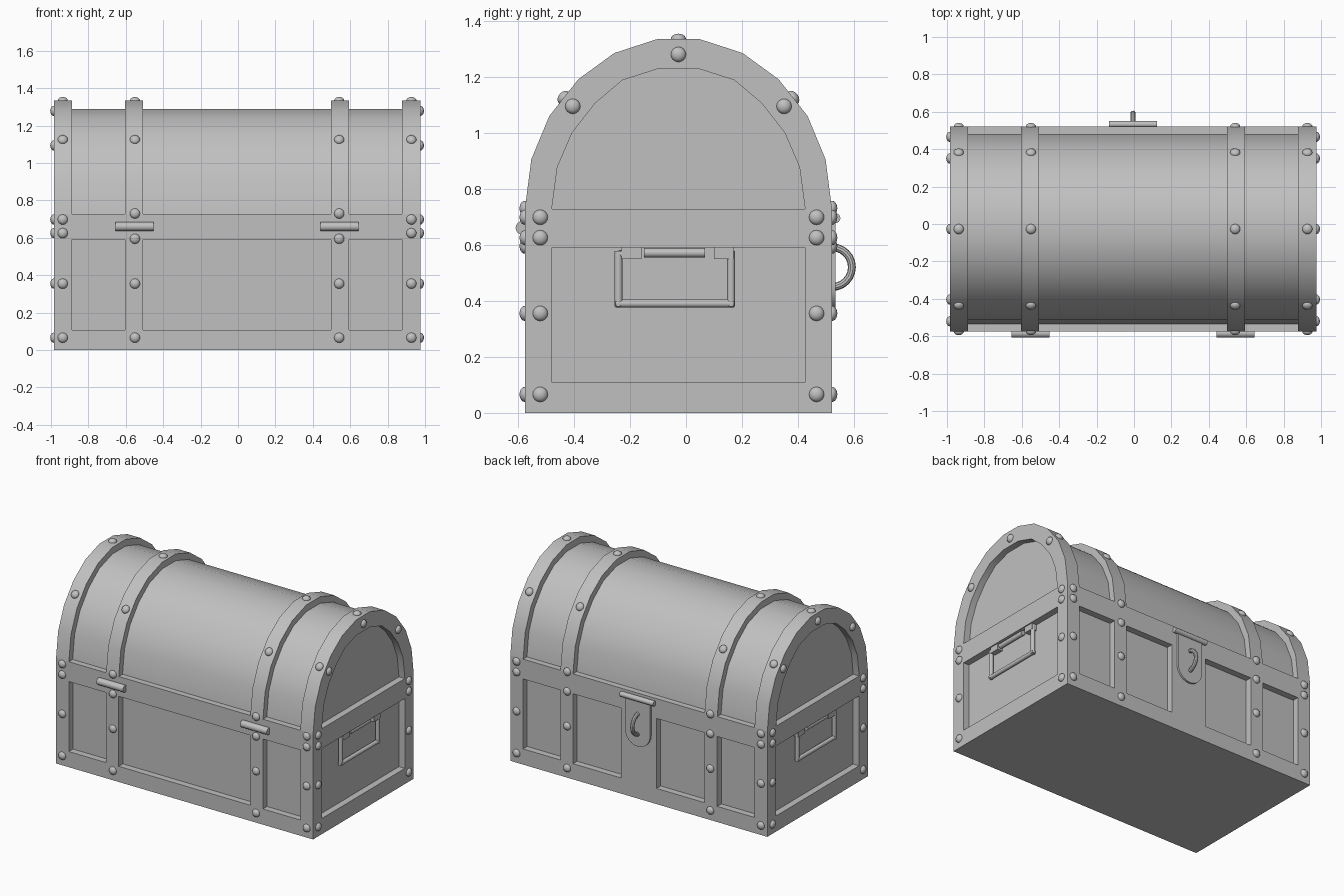
import bpy, bmesh, math
from mathutils import Vector, Matrix

cube = bpy.data.objects.get("Cube")
if cube:
    bpy.data.objects.remove(cube, do_unlink=True)

CX, CY = -0.005, -0.027          # chest centre
HX, HY = 0.98, 0.548             # half length and half depth
SEAM, RIM = 0.66, 0.727          # lid seam and top of lid rim
DEPTH = 0.045                    # panel recess

grey = bpy.data.materials.new("plain grey")
grey.use_nodes = True
grey.diffuse_color = (0.53, 0.53, 0.53, 1)
bsdf = next(n for n in grey.node_tree.nodes if n.type == 'BSDF_PRINCIPLED')
bsdf.inputs["Base Color"].default_value = grey.diffuse_color


def finish(name, bm, smooth=True):
    """Turn a bmesh into a named object placed at the chest centre."""
    bmesh.ops.recalc_face_normals(bm, faces=bm.faces)
    mesh = bpy.data.meshes.new(name)
    bm.to_mesh(mesh)
    bm.free()
    mesh.materials.append(grey)
    ob = bpy.data.objects.new(name, mesh)
    bpy.context.collection.objects.link(ob)
    ob.location = (CX, CY, 0)
    bpy.ops.object.select_all(action='DESELECT')
    ob.select_set(True)
    bpy.context.view_layer.objects.active = ob
    if smooth:
        bpy.ops.object.shade_smooth_by_angle(angle=math.radians(30))
    return ob


def box(bm, x, y, z):
    size = [b - a for a, b in (x, y, z)]
    mid = [(a + b) / 2 for a, b in (x, y, z)]
    bmesh.ops.create_cube(bm, size=1, matrix=Matrix.Translation(mid) @ Matrix.Diagonal((*size, 1)))


def rod(bm, p, q, r):
    p, q = Vector(p), Vector(q)
    turn = (q - p).to_track_quat('Z', 'Y').to_matrix().to_4x4()
    bmesh.ops.create_cone(bm, cap_ends=True, segments=16, radius1=r, radius2=r,
                          depth=(q - p).length, matrix=Matrix.Translation((p + q) / 2) @ turn)


def extrude(bm, points, offset):
    face = bm.faces.new([bm.verts.new(p) for p in points])
    new = bmesh.ops.extrude_face_region(bm, geom=[face])["geom"]
    bmesh.ops.translate(bm, vec=offset, verts=[v for v in new if isinstance(v, bmesh.types.BMVert)])


# Half arches of the lid, outer edge and end panel edge
OUTER = [(.548, RIM), (.525, .905), (.461, 1.059), (.357, 1.191), (.229, 1.284), (.075, 1.334)]
INNER = [(.452, RIM), (.432, .877), (.379, 1.0), (.297, 1.105), (.2, 1.187), (.075, 1.227)]


def arch(t):
    """Full arch, blended from outer (0) to inner (1)."""
    half = [Vector(a).lerp(Vector(b), t) for a, b in zip(OUTER, INNER)]
    return [(p.x, p.y) for p in half] + [(-p.x, p.y) for p in reversed(half)]


# Body with recessed panels
bm = bmesh.new()
box(bm, (-HX, HX), (-HY, HY), (0, SEAM))
body = finish("chest_body", bm, False)
cut = bmesh.new()
PZ = (0.108, 0.59)
for s in (-1, 1):
    side = sorted((s * (HX - DEPTH), s * 1.1))
    box(cut, side, (-0.452, 0.452), PZ)
    for f in (-1, 1):
        wall = sorted((f * (HY - DEPTH), f * 0.7))
        box(cut, sorted((s * 0.598, s * 0.8825)), wall, PZ)
    box(cut, sorted((s * 0.135, s * 0.502)), (HY - DEPTH, 0.7), PZ)
box(cut, (-0.502, 0.502), (-0.7, DEPTH - HY), PZ)
cutter = finish("panel_cutter", cut, False)
cutter.hide_render = True
mod = body.modifiers.new("panels", 'BOOLEAN')
mod.operation, mod.object, mod.solver = 'DIFFERENCE', cutter, 'EXACT'
bpy.context.view_layer.objects.active = body
bpy.ops.object.modifier_apply(modifier=mod.name)
bpy.data.objects.remove(cutter, do_unlink=True)

# Lid rim and barrel
bm = bmesh.new()
box(bm, (-HX, HX), (-HY, HY), (SEAM, RIM))
finish("lid_rim", bm, False)
bm = bmesh.new()
L = HX - DEPTH
extrude(bm, [(-L, y, z) for y, z in arch(0.43)], (2 * L, 0, 0))
finish("lid_barrel", bm)

# Arched bands over the lid
for side, s in (("left", 1), ("right", -1)):
    for kind, x0, x1 in (("end", 0.8825, HX), ("middle", 0.502, 0.598)):
        bm = bmesh.new()
        ring = arch(0) + arch(1)[::-1]
        extrude(bm, [(s * x0, y, z) for y, z in ring], (s * (x1 - x0), 0, 0))
        finish(f"{side}_{kind}_band", bm)

# Rivets
spots = []
for s in (-1, 1):
    for x, heights in ((0.932, (.066, .355, .625, .698)), (0.546, (.066, .355, .595, .73))):
        spots.append(((s * x, 0, 1.334), (0, 0, 1)))
        for f in (-1, 1):
            spots += [((s * x, f * HY, z), (0, f, 0)) for z in heights]
            spots.append(((s * x, f * .409, 1.125), (0, f * .786, .62)))
    spots.append(((s * HX, 0, 1.279), (s, 0, 0)))
    for f in (-1, 1):
        spots += [((s * HX, f * .493, z), (s, 0, 0)) for z in (.066, .355, .625, .698)]
        spots.append(((s * HX, f * .377, 1.094), (s, 0, 0)))
bm = bmesh.new()
for place, normal in spots:
    turn = Vector(normal).to_track_quat('Z', 'Y').to_matrix().to_4x4()
    bmesh.ops.create_uvsphere(bm, u_segments=16, v_segments=10, radius=1,
                              matrix=Matrix.Translation(place) @ turn @ Matrix.Diagonal((.027, .027, .019, 1)))
finish("rivets", bm)

# Hinge barrels
for side, s in (("left", 1), ("right", -1)):
    bm = bmesh.new()
    rod(bm, (s * .447, -.557, SEAM), (s * .649, -.557, SEAM), .024)
    finish(f"{side}_hinge", bm)

# End handles resting in the side panels
for side, s in (("left", 1), ("right", -1)):
    bm = bmesh.new()
    x, r, y0, y1, z0, z1 = s * .957, .014, -.214, .188, .39, .568
    for y in (y0, y1):
        rod(bm, (x, y, z0 - r * .7), (x, y, z1 + r * .7), r)
        c = y * .82 + .008
        rod(bm, (x, y, z1), (x, c, z1), r)
        box(bm, sorted((s * .93, s * .972)), (c - .035, c + .035), (.55, .592))
    rod(bm, (x, y0 - r * .7, z0), (x, y1 + r * .7, z0), r)
    rod(bm, (x, -.123, .571), (x, .095, .571), .0165)
    finish(f"{side}_handle", bm)

# Hasp plate with rounded foot, its pin and staple ring
bm = bmesh.new()
arc = [math.pi * (1 + i / 12) for i in range(13)]
outline = [(.095, .69), (-.095, .69)] + [(.095 * math.cos(a), .46 + .095 * math.sin(a)) for a in arc]
extrude(bm, [(x, HY - .005, z) for x, z in outline], (0, .018, 0))
finish("hasp_plate", bm)
bm = bmesh.new()
rod(bm, (-.128, .56, .695), (.128, .56, .695), .018)
finish("hasp_pin", bm)
bm = bmesh.new()
N, M, R, r = 24, 10, .071, .014
rows = []
for i in range(N):
    a = 2 * math.pi * i / N
    rows.append([])
    for j in range(M):
        b = 2 * math.pi * j / M
        d = R + r * math.cos(b)
        rows[-1].append(bm.verts.new((r * math.sin(b), HY + d * math.cos(a), .52 + d * math.sin(a))))
for i in range(N):
    for j in range(M):
        k, m = (i + 1) % N, (j + 1) % M
        bm.faces.new((rows[i][j], rows[k][j], rows[k][m], rows[i][m]))
finish("hasp_ring", bm)
